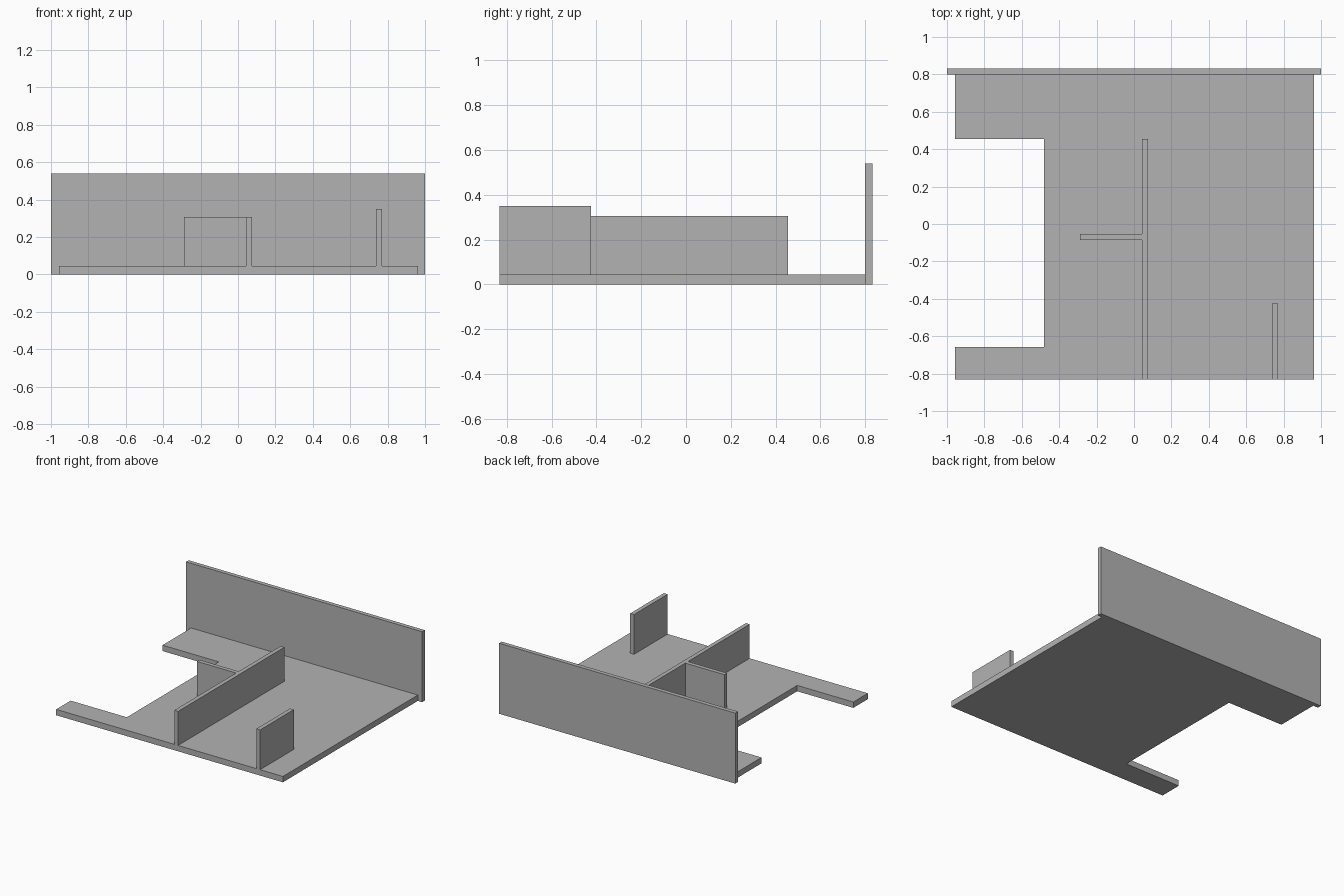
import bpy
import bmesh

if "Cube" in bpy.data.objects:
    bpy.data.objects.remove(bpy.data.objects["Cube"], do_unlink=True)

grey = bpy.data.materials.new("plain_grey")
grey.use_nodes = True
color = (0.45, 0.45, 0.45, 1)
grey.diffuse_color = color
grey.node_tree.nodes["Principled BSDF"].inputs["Base Color"].default_value = color


def slab(name, outline, bottom, top):
    """Extrude a flat outline between two heights."""
    bm = bmesh.new()
    face = bm.faces.new([bm.verts.new((x, y, bottom)) for x, y in outline])
    grown = bmesh.ops.extrude_face_region(bm, geom=[face])["geom"]
    bmesh.ops.translate(bm, vec=(0, 0, top - bottom),
                        verts=[v for v in grown if isinstance(v, bmesh.types.BMVert)])
    bmesh.ops.recalc_face_normals(bm, faces=bm.faces)
    mesh = bpy.data.meshes.new(name)
    bm.to_mesh(mesh)
    bm.free()
    mesh.materials.append(grey)
    obj = bpy.data.objects.new(name, mesh)
    bpy.context.collection.objects.link(obj)
    return obj


def wall(name, x0, x1, y0, y1, bottom, top):
    return slab(name, [(x0, y0), (x1, y0), (x1, y1), (x0, y1)], bottom, top)


FRONT, BACK, FLOOR = -0.832, 0.8, 0.045
LEFT, RIGHT, NOTCH = 0.963, -0.958, -0.482

# Floor plate with a notch cut into its right side
slab("floor", [(RIGHT, FRONT), (LEFT, FRONT), (LEFT, BACK), (RIGHT, BACK),
               (RIGHT, 0.455), (NOTCH, 0.455), (NOTCH, -0.657), (RIGHT, -0.657)],
     0, FLOOR)

# Tall panel across the back
wall("back_panel", -1, 1, BACK, 0.832, 0, 0.54)

# Upright partitions
wall("long_partition", 0.043, 0.075, FRONT, 0.455, FLOOR, 0.306)
wall("cross_partition", -0.288, 0.043, -0.085, -0.053, FLOOR, 0.306)
wall("short_partition", 0.738, 0.77, FRONT, -0.425, FLOOR, 0.35)
